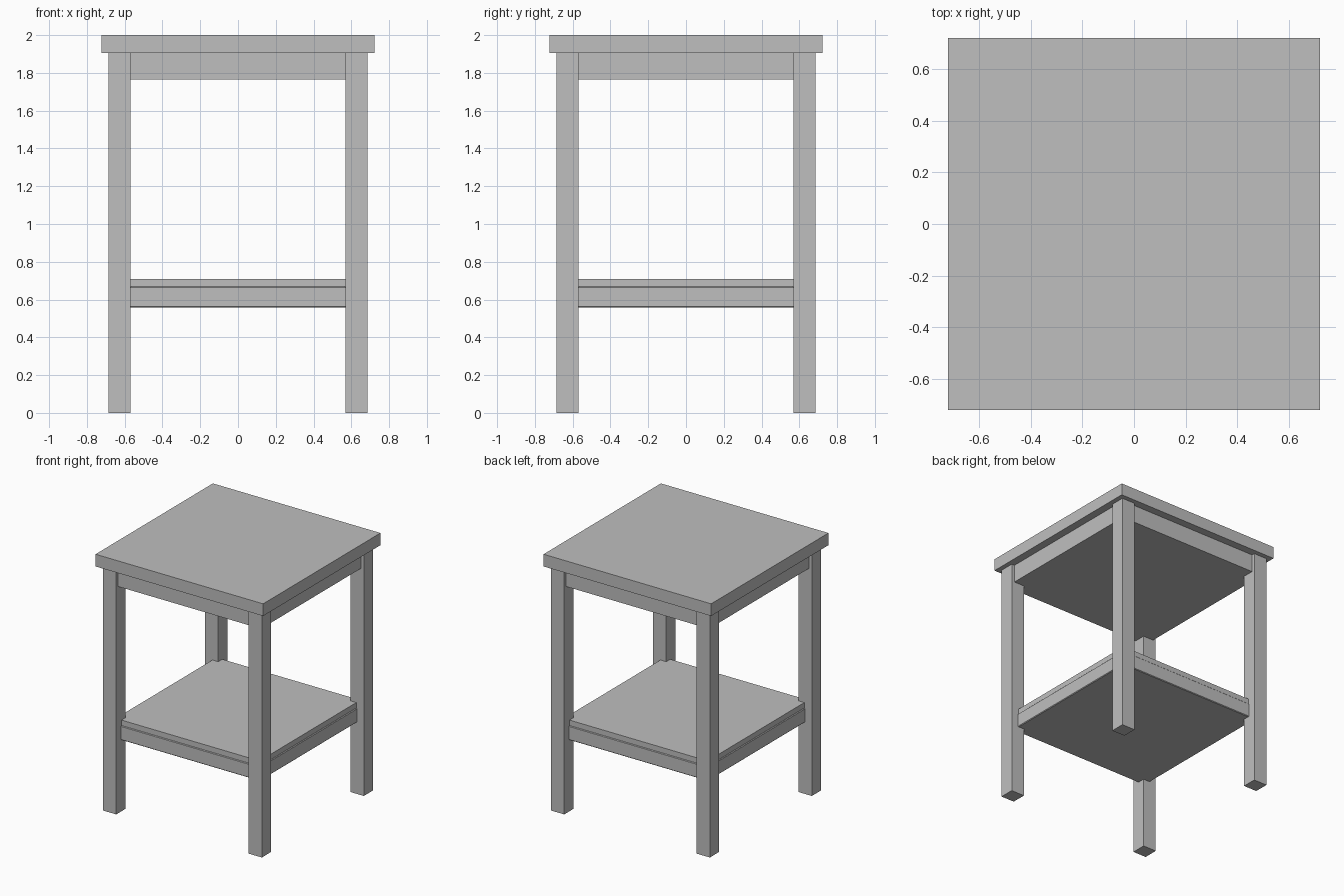
import bpy
import bmesh

old = bpy.data.objects.get("Cube")
if old:
    bpy.data.objects.remove(old, do_unlink=True)

# Single flat colour
grey = bpy.data.materials.new("plain_grey")
grey.use_nodes = True
colour = (0.52, 0.52, 0.52, 1)
grey.diffuse_color = colour
grey.node_tree.nodes["Principled BSDF"].inputs["Base Color"].default_value = colour

LEG_IN, LEG_OUT = 0.57, 0.685
TOP_HALF = 0.722
TOP_Z, APRON_Z = 1.905, 1.765


def slab(name, outline, z0, z1, bevel=0):
    """Extrude a flat outline from z0 to z1, optionally easing its rims."""
    bm = bmesh.new()
    face = bm.faces.new([bm.verts.new((x, y, z0)) for x, y in outline])
    made = bmesh.ops.extrude_face_region(bm, geom=[face])
    verts = [v for v in made["geom"] if isinstance(v, bmesh.types.BMVert)]
    bmesh.ops.translate(bm, verts=verts, vec=(0, 0, z1 - z0))
    bmesh.ops.recalc_face_normals(bm, faces=bm.faces)
    if bevel:
        rims = [e for e in bm.edges
                if abs(e.verts[0].co.z - e.verts[1].co.z) < 0.001]
        bmesh.ops.bevel(bm, geom=rims, offset=bevel, segments=1,
                        profile=0.5, affect='EDGES')
    mesh = bpy.data.meshes.new(name)
    bm.to_mesh(mesh)
    bm.free()
    mesh.materials.append(grey)
    obj = bpy.data.objects.new(name, mesh)
    bpy.context.scene.collection.objects.link(obj)
    return obj


def rectangle(x0, x1, y0, y1):
    return [(x0, y0), (x1, y0), (x1, y1), (x0, y1)]


def notched(reach):
    """Square outline with its corners cut out around the legs."""
    points = []
    corner = [(reach, LEG_IN), (LEG_IN, LEG_IN), (LEG_IN, reach)]
    for _ in range(4):
        points += corner
        corner = [(-y, x) for x, y in corner]
    return points


# Table top
slab("table_top", rectangle(-TOP_HALF, TOP_HALF, -TOP_HALF, TOP_HALF), TOP_Z, 2)

# Four square legs
for side, sx in (("left", 1), ("right", -1)):
    for end, sy in (("front", -1), ("back", 1)):
        xs = sorted((sx * LEG_IN, sx * LEG_OUT))
        ys = sorted((sy * LEG_IN, sy * LEG_OUT))
        slab(f"{end}_{side}_leg", rectangle(*xs, *ys), 0, TOP_Z)

# Apron under the top, set back from the leg faces
slab("apron", notched(0.66), APRON_Z, TOP_Z)

# Lower shelf: eased frame with a thin board resting on it
slab("shelf_frame", notched(0.627), 0.557, 0.668, bevel=0.005)
slab("shelf_board", notched(0.62), 0.668, 0.71)
